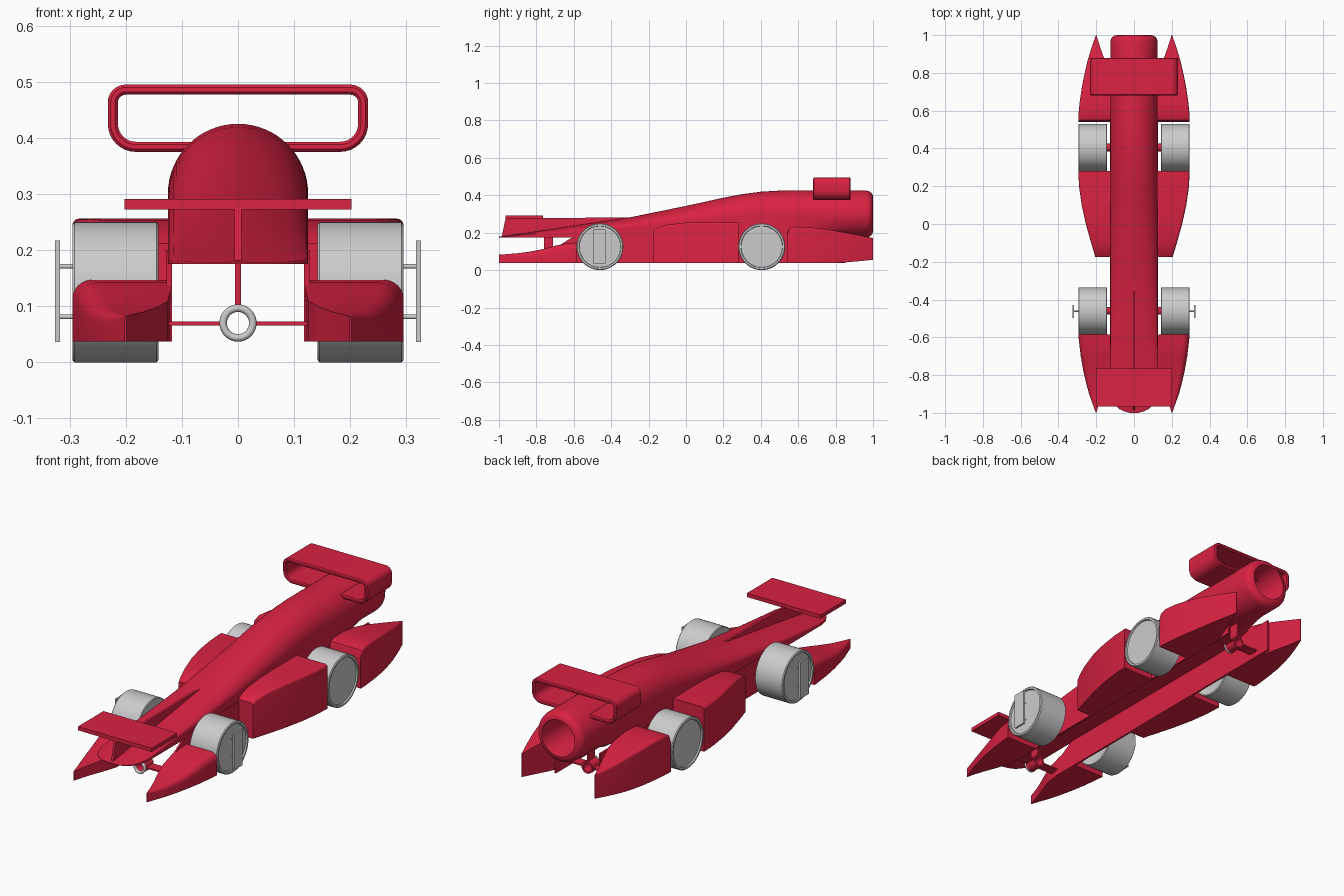
import bpy, bmesh, math
from math import sin, cos, pi

if "Cube" in bpy.data.objects:
    bpy.data.objects.remove(bpy.data.objects["Cube"])

red = bpy.data.materials.new("red_paint")
red.diffuse_color = (0.70, 0.016, 0.055, 1)
red.use_nodes = True
red.node_tree.nodes["Principled BSDF"].inputs["Base Color"].default_value = red.diffuse_color


def finish(name, bm, mat=red, angle=35):
    bmesh.ops.recalc_face_normals(bm, faces=bm.faces)
    me = bpy.data.meshes.new(name)
    bm.to_mesh(me)
    bm.free()
    ob = bpy.data.objects.new(name, me)
    bpy.context.collection.objects.link(ob)
    if mat:
        me.materials.append(mat)
    bpy.ops.object.select_all(action='DESELECT')
    ob.select_set(True)
    bpy.context.view_layer.objects.active = ob
    bpy.ops.object.shade_smooth_by_angle(angle=math.radians(angle))
    return ob


def loft(name, rings, mat=red, closed=False, angle=35):
    """Skin a list of equal-length point rings; cap the ends or join them."""
    bm = bmesh.new()
    vs = [[bm.verts.new(p) for p in r] for r in rings]
    pairs = list(zip(vs, vs[1:])) + ([(vs[-1], vs[0])] if closed else [])
    for a, b in pairs:
        n = len(a)
        for i in range(n):
            j = (i + 1) % n
            bm.faces.new((a[i], a[j], b[j], b[i]))
    if not closed:
        bm.faces.new(vs[0])
        bm.faces.new(vs[-1])
    return finish(name, bm, mat, angle)


def box(name, x0, x1, y0, y1, z0, z1, mat=red):
    return loft(name, [[(x0, y, z0), (x1, y, z0), (x1, y, z1), (x0, y, z1)] for y in (y0, y1)], mat)


def lathe(name, axis, centre, profile, mat=red, closed=False, n=48):
    """Revolve (position, radius) pairs about the x or y axis."""
    cx, cy, cz = centre
    rings = []
    for p, r in profile:
        ring = []
        for i in range(n):
            a, b = r * cos(2 * pi * i / n), r * sin(2 * pi * i / n)
            ring.append((cx + p, cy + a, cz + b) if axis == 'x' else (cx + a, cy + p, cz + b))
        rings.append(ring)
    return loft(name, rings, mat, closed)


def interp(pts, y):
    for (a, u), (b, v) in zip(pts, pts[1:]):
        if y <= b:
            return u + (v - u) * max(0, (y - a)) / (b - a)
    return pts[-1][1]


# Fuselage: flat-bottomed dome, turning into a round open tube at the tail
top = [(-1, .179), (-.31, .28), (0, .343), (.2, .387), (.3, .406), (.4, .419), (.5, .425), (1, .425)]


def body_ring(y, w, square, n=64):
    ring = []
    for i in range(n):
        c, s = cos(2 * pi * i / n), sin(2 * pi * i / n)
        if s < 0:
            k = 1 + square * (1 / max(abs(c), abs(s)) - 1)
            c, s = c * k, s * k
        f = (s + 1) / 2
        ring.append((c * w, y, .175 + f * (interp(top, y) - .175)))
    return ring


stations = [(-1, .02, 1), (-.993, .05, 1), (-.98, .077, 1), (-.96, .098, 1), (-.93, .115, 1), (-.88, .125, 1)]
stations += [(-.7 + .1 * i, .125, 1) for i in range(13)]
stations += [(.6, .125, .9), (.7, .125, .5), (.8, .125, .1), (.85, .125, 0), (.965, .125, 0)]
rings = [body_ring(*s) for s in stations]
n = len(rings[0])
tail = [(.965 + .035 * sin(a), .09 + .035 * cos(a)) for a in (pi / 8, pi / 4, 3 * pi / 8, pi / 2)]
tail += [(.99, .087), (.7, .082)]
for y, r in tail:
    rings.append([(r * cos(2 * pi * i / n), y, .3 + r * sin(2 * pi * i / n)) for i in range(n)])
loft("fuselage", rings)

# Nose fin and front wing
fin = [(-.985, .177), (-.965, .276), (-.31, .282), (-.31, .25), (-.6, .19)]
loft("nose_fin", [[(x, y, z) for y, z in fin] for x in (-.006, .006)])
box("front_wing", -.202, .202, -.965, -.765, .272, .291)


# Rear hoop wing: rounded rectangular band
def hoop(y, d):
    ring = []
    for cx, cz, r, a0 in ((.2, .463, .032, 0), (-.2, .463, .032, 90), (-.182, .425, .05, 180), (.182, .425, .05, 270)):
        for k in range(9):
            a = math.radians(a0 + k * 90 / 8)
            ring.append((cx + (r - d) * cos(a), y, cz + (r - d) * sin(a)))
    return ring


loft("rear_hoop_wing", [hoop(.68, .013), hoop(.68, .005), hoop(.685, 0), hoop(.875, 0), hoop(.88, .005),
                        hoop(.88, .013), hoop(.875, .018), hoop(.685, .018)], closed=True)


def pod_ring(side, y, xi, xo, zb, zt, r):
    r = min(r, (xo - xi) * .7, (zt - zb) * .7)
    pts = [(xi, zb), (xo, zb)]
    pts += [(xo - r + r * cos(a * pi / 12), zt - r + r * sin(a * pi / 12)) for a in range(7)]
    pts.append((xi, zt))
    return [(side * x, y, z) for x, z in pts]


# Side pods as (y, inner x, outer x, bottom z, top z, corner radius)
front_pod = [(-1, .199, .202, .037, .082, .003), (-.95, .185, .22, .037, .086, .012),
             (-.9, .168, .238, .037, .09, .02), (-.84, .145, .254, .037, .098, .025),
             (-.78, .125, .268, .037, .109, .03), (-.7, .12, .282, .037, .13, .035),
             (-.65, .12, .288, .037, .142, .035), (-.585, .12, .295, .037, .147, .035)]
mid_pod = [(-.175, .12, .205, .037, .212, .012), (-.15, .12, .212, .037, .228, .012),
           (-.1, .12, .227, .037, .243, .012), (0, .12, .255, .037, .254, .012),
           (.1, .12, .277, .037, .256, .012), (.2, .12, .291, .037, .256, .012),
           (.28, .12, .295, .037, .256, .012)]
rear_pod = [(.54, .12, .295, .037, .195, .012), (.55, .12, .295, .037, .222, .012),
            (.58, .12, .294, .037, .232, .012), (.65, .12, .287, .037, .23, .012),
            (.73, .12, .275, .037, .221, .012), (.79, .13, .263, .038, .212, .012),
            (.86, .152, .247, .042, .199, .012), (.93, .177, .226, .048, .186, .01),
            (1, .199, .202, .055, .171, .003)]
wall = [(-.72, .037), (.85, .037), (.85, .2), (-.5, .2), (-.56, .19), (-.62, .168), (-.67, .137), (-.72, .11)]

for side, tag in ((-1, "left"), (1, "right")):
    for name, pod in (("front_pod", front_pod), ("side_pod", mid_pod), ("rear_pod", rear_pod)):
        loft(f"{tag}_{name}", [pod_ring(side, *p) for p in pod])
    # Inner skirt joining the pods under the fuselage
    loft(f"{tag}_inner_wall", [[(side * x, y, z) for y, z in wall] for x in (.118, .127)])
    # Wheels with dished outer faces, and axle stubs
    for wname, y in (("front", -.46), ("rear", .405)):
        prof = [(.145, .105), (.142, .11), (.142, .121), (.145, .125), (.291, .125),
                (.295, .121), (.295, .112), (.288, .11)]
        lathe(f"{tag}_{wname}_wheel", 'x', (0, y, .125), [(side * p, r) for p, r in prof], None)
        lathe(f"{tag}_{wname}_axle", 'x', (0, y, .125), [(side * .12, .02), (side * .15, .02)])
    # Front wheel cover plate on two pins
    x0, x1 = sorted((side * .317, side * .326))
    box(f"{tag}_wheel_plate", x0, x1, -.497, -.43, .036, .217, None)
    for k, z in enumerate((.081, .171)):
        lathe(f"{tag}_plate_pin_{k + 1}", 'x', (0, -.463, z), [(side * .28, .004), (side * .32, .004)], None, n=16)

# Guide tubes under the belly, each with a cross strut and a hanger
for name, y in (("front", -.735), ("rear", .745)):
    box(f"{name}_tube_strut_left", -.14, -.026, y - .025, y + .025, .066, .073)
    box(f"{name}_tube_strut_right", .026, .14, y - .025, y + .025, .066, .073)
    box(f"{name}_tube_hanger", -.005, .005, y - .025, y + .025, .096, .185)
    lathe(f"{name}_guide_sleeve", 'y', (0, y, .07), [(-.03, .022), (-.03, .031), (.03, .031), (.03, .022)], closed=True)
    lip = [(-.035 + .007 * cos(k * pi / 6), .0265 + .0067 * sin(k * pi / 6)) for k in range(12)]
    lathe(f"{name}_guide_ring", 'y', (0, y, .07), lip, None, closed=True, n=32)
